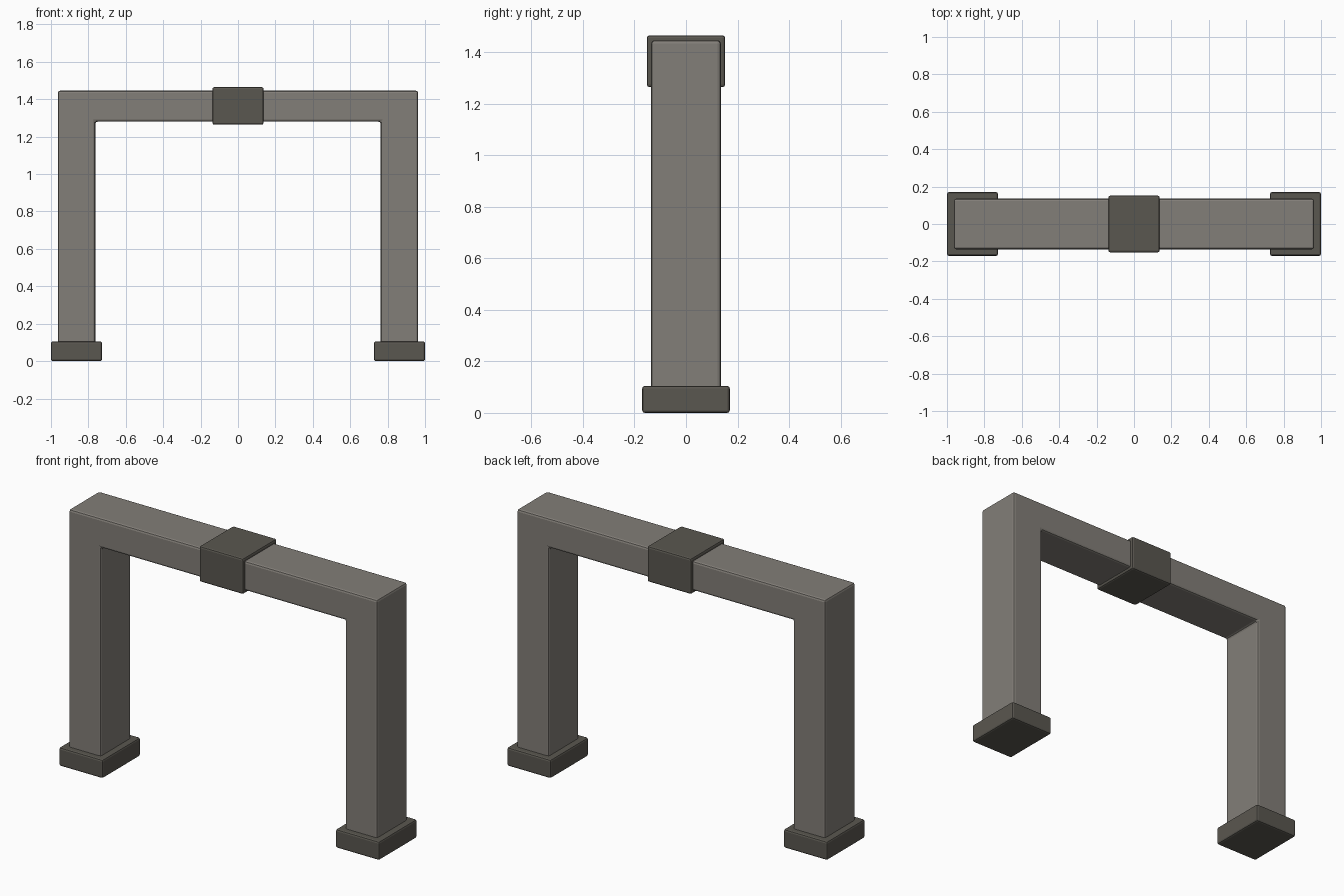
import bpy
import bmesh

if "Cube" in bpy.data.objects:
    bpy.data.objects.remove(bpy.data.objects["Cube"], do_unlink=True)


def make_material(name, color):
    mat = bpy.data.materials.new(name)
    mat.use_nodes = True
    mat.diffuse_color = color
    mat.node_tree.nodes["Principled BSDF"].inputs["Base Color"].default_value = color
    return mat


stone = make_material("warm grey stone", (0.225, 0.21, 0.188, 1))
dark_stone = make_material("dark grey stone", (0.102, 0.095, 0.08, 1))


def extrude_profile(name, points, half_depth, mat, bevel):
    """Extrude an x-z outline along y and round its edges."""
    bm = bmesh.new()
    face = bm.faces.new([bm.verts.new((x, -half_depth, z)) for x, z in points])
    result = bmesh.ops.extrude_face_region(bm, geom=[face])
    back = [v for v in result["geom"] if isinstance(v, bmesh.types.BMVert)]
    bmesh.ops.translate(bm, verts=back, vec=(0, 2 * half_depth, 0))
    bmesh.ops.recalc_face_normals(bm, faces=bm.faces)
    mesh = bpy.data.meshes.new(name)
    bm.to_mesh(mesh)
    bm.free()
    mesh.materials.append(mat)
    obj = bpy.data.objects.new(name, mesh)
    bpy.context.collection.objects.link(obj)
    mod = obj.modifiers.new("rounded edges", "BEVEL")
    mod.width = bevel
    mod.segments = 2
    return obj


def block(name, x0, x1, z0, z1, half_depth):
    outline = [(x0, z0), (x1, z0), (x1, z1), (x0, z1)]
    return extrude_profile(name, outline, half_depth, dark_stone, 0.01)


# Arch: two legs joined by a beam, feet tucked into the bases
outer, inner, top, under, foot = 0.963, 0.763, 1.446, 1.28, 0.004
half = [(outer, foot), (outer, top)]
inside = [(inner, under), (inner, foot)]
outline = (half + [(-x, z) for x, z in reversed(half)]
           + [(-x, z) for x, z in reversed(inside)] + inside)
extrude_profile("arch_frame", outline, 0.135, stone, 0.012)

# Block around the middle of the beam
block("centre_block", -0.137, 0.137, 1.264, 1.465, 0.152)

# Base under each leg
block("left_base", 0.727, 1.0, 0, 0.105, 0.17)
block("right_base", -1.0, -0.727, 0, 0.105, 0.17)
